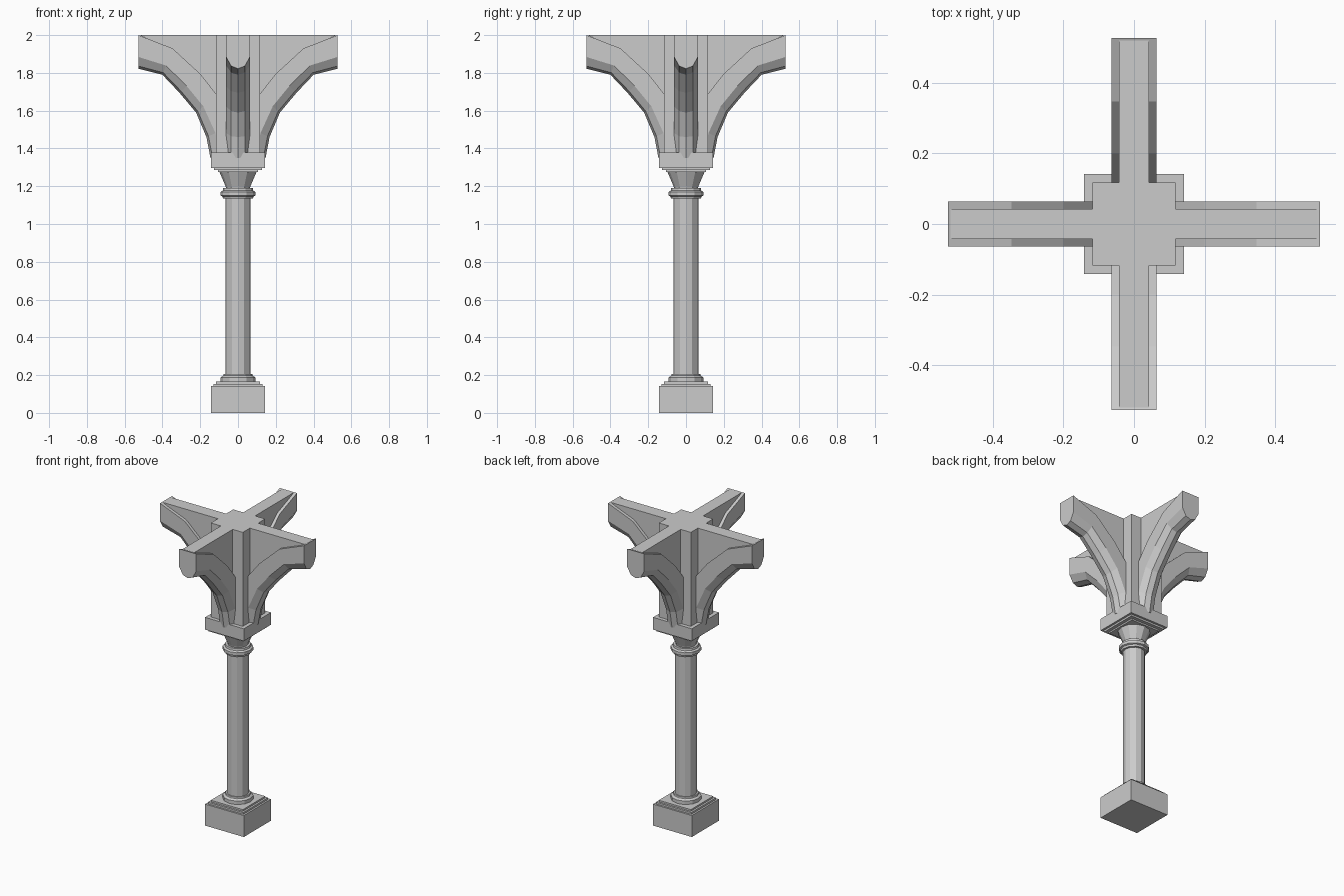
import bpy, bmesh, math
from mathutils import Matrix, Vector

if "Cube" in bpy.data.objects:
    bpy.data.objects.remove(bpy.data.objects["Cube"], do_unlink=True)

stone = bpy.data.materials.new("grey stone")
stone.use_nodes = True
stone.diffuse_color = (0.6, 0.6, 0.6, 1)
stone.node_tree.nodes["Principled BSDF"].inputs["Base Color"].default_value = (0.6, 0.6, 0.6, 1)


def finish(name, bm):
    bmesh.ops.recalc_face_normals(bm, faces=bm.faces)
    mesh = bpy.data.meshes.new(name)
    bm.to_mesh(mesh)
    bm.free()
    mesh.materials.append(stone)
    obj = bpy.data.objects.new(name, mesh)
    bpy.context.collection.objects.link(obj)
    return obj


def loft(name, rings, turn=0):
    """Skin a list of equal-length point rings, cap both ends."""
    bm = bmesh.new()
    loops = [[bm.verts.new(p) for p in ring] for ring in rings]
    for a, b in zip(loops, loops[1:]):
        for i in range(len(a)):
            j = (i + 1) % len(a)
            bm.faces.new((a[i], a[j], b[j], b[i]))
    bm.faces.new(loops[0])
    bm.faces.new(loops[-1])
    bm.transform(Matrix.Rotation(turn, 4, "Z"))
    return finish(name, bm)


def turned(name, profile, sides=12):
    """Faceted turned part from (radius, height) pairs."""
    angles = [math.tau * i / sides for i in range(sides)]
    return loft(name, [[(r * math.cos(a), r * math.sin(a), z) for a in angles]
                       for r, z in profile])


def slab(name, half, low, high):
    """Square block."""
    corners = [(-half, -half), (half, -half), (half, half), (-half, half)]
    return loft(name, [[(x, y, z) for x, y in corners] for z in (low, high)])


# Stepped plinth and capital block
slab("plinth", 0.142, 0, 0.142)
slab("plinth_step_lower", 0.13, 0.142, 0.154)
slab("plinth_step_upper", 0.117, 0.154, 0.165)
slab("capital_step_lower", 0.106, 1.275, 1.285)
slab("capital_step_upper", 0.128, 1.285, 1.297)
slab("capital_block", 0.142, 1.297, 1.378)
slab("core_post", 0.117, 1.37, 2.0)

# Column with its mouldings
turned("column_base", [(0.092, 0.165), (0.092, 0.188), (0.078, 0.197), (0.076, 0.206)])
turned("column_shaft", [(0.066, 0.2), (0.066, 1.14)])
turned("column_ring", [(0.079, 1.134), (0.083, 1.146), (0.092, 1.15), (0.092, 1.17),
                       (0.08, 1.177), (0.078, 1.19)])
turned("capital_bell", [(0.062, 1.185), (0.066, 1.2), (0.1, 1.28)])

# Arched rib stations: underside point and top point, as (reach, height)
STATIONS = [((0.527, 1.822), (0.527, 2.0)), ((0.4, 1.79), (0.347, 1.93)),
            ((0.31, 1.695), (0.2, 1.795)), ((0.222, 1.59), (0.113, 1.685)),
            ((0.167, 1.46), (0.03, 1.52)), ((0.146, 1.35), (0, 1.36))]
# Rib cross-section: (sideways, fraction from underside to top)
SECTION = [(-0.063, 1), (-0.063, 0.35), (-0.036, 0.08), (0, 0),
           (0.036, 0.08), (0.063, 0.35), (0.063, 1)]


def section_ring(low, top):
    low, top = Vector(low), Vector(top)
    ring = []
    for side, t in SECTION:
        p = low.lerp(top, t)
        ring.append((p.x, side, p.y))
    return ring


# Four arms, each an arched rib with a thinner web above it
for i, direction in enumerate(("left", "back", "right", "front")):
    turn = i * math.pi / 2
    loft(direction + "_rib", [section_ring(*s) for s in STATIONS], turn)
    web = [(0, 2.0), (0.52, 2.0)] + [(x, z - 0.01) for _, (x, z) in STATIONS[1:]]
    loft(direction + "_web", [[(x, y, z) for x, z in web] for y in (-0.043, 0.043)], turn)
